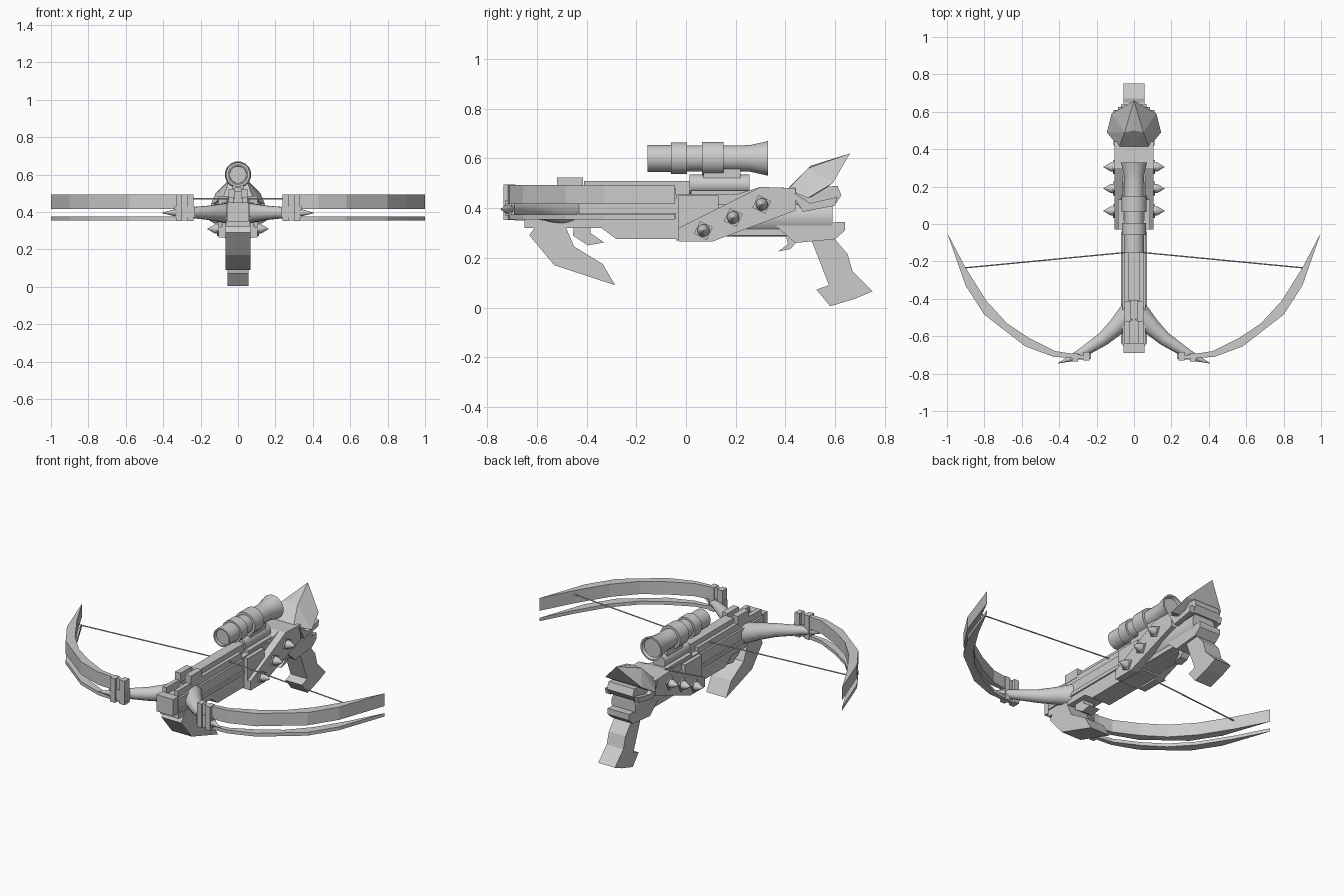
import bpy, bmesh, math
from mathutils import Vector

if "Cube" in bpy.data.objects:
    bpy.data.objects.remove(bpy.data.objects["Cube"])

grey = bpy.data.materials.new("plain grey")
grey.diffuse_color = (0.6, 0.6, 0.6, 1)
grey.use_nodes = True
grey.node_tree.nodes["Principled BSDF"].inputs["Base Color"].default_value = grey.diffuse_color


def finish(name, bm, smooth=False, mirror=False):
    bmesh.ops.recalc_face_normals(bm, faces=bm.faces)
    me = bpy.data.meshes.new(name)
    bm.to_mesh(me)
    bm.free()
    me.materials.append(grey)
    if smooth:
        me.shade_smooth()
        me.set_sharp_from_angle(angle=math.radians(40))
    ob = bpy.data.objects.new(name, me)
    bpy.context.collection.objects.link(ob)
    if mirror:
        ob.modifiers.new("mirror", 'MIRROR')
    return ob


def prism(name, pts, lo, hi, axis='x', mirror=False):
    """Extrude a (y, z) outline along x, or an (x, y) outline along z."""
    bm = bmesh.new()
    put = (lambda p, t: (t, p[0], p[1])) if axis == 'x' else (lambda p, t: (p[0], p[1], t))
    a = [bm.verts.new(put(p, lo)) for p in pts]
    b = [bm.verts.new(put(p, hi)) for p in pts]
    n = len(pts)
    bm.faces.new(a)
    bm.faces.new(b)
    for i in range(n):
        j = (i + 1) % n
        bm.faces.new((a[i], a[j], b[j], b[i]))
    return finish(name, bm, mirror=mirror)


def box(name, x0, x1, y0, y1, z0, z1, mirror=False):
    return prism(name, [(y0, z0), (y1, z0), (y1, z1), (y0, z1)], x0, x1, mirror=mirror)


def tube(name, path, sides=16, mirror=False):
    """Rings (x, y, z, radius) joined along the path, capped at both ends."""
    bm = bmesh.new()
    d = (Vector(path[-1][:3]) - Vector(path[0][:3])).normalized()
    u = d.cross(Vector((0, 0, 1))).normalized()
    v = d.cross(u)
    rings = []
    for x, y, z, r in path:
        ring = []
        for k in range(sides):
            t = 2 * math.pi * (k + 0.5) / sides
            ring.append(bm.verts.new(Vector((x, y, z)) + (u * math.cos(t) + v * math.sin(t)) * r))
        rings.append(ring)
    for a, b in zip(rings, rings[1:]):
        for k in range(sides):
            j = (k + 1) % sides
            bm.faces.new((a[k], a[j], b[j], b[k]))
    bm.faces.new(rings[0])
    bm.faces.new(rings[-1])
    return finish(name, bm, True, mirror)


def hull(name, pts):
    bm = bmesh.new()
    for x, y, z in pts:
        for s in ((1, -1) if x else (1,)):
            bm.verts.new((x * s, y, z))
    bmesh.ops.convex_hull(bm, input=bm.verts)
    return finish(name, bm)


# Fore stock with side ribs, nose and top rails
prism("fore_stock", [(-.65, .32), (-.34, .32), (-.28, .275), (-.04, .275),
                     (-.04, .44), (-.65, .44)], -.062, .062)
box("stock_rib", .06, .07, -.64, -.04, .358, .38, True)
box("nose", -.055, .055, -.69, -.64, .35, .45)
box("side_rail", .025, .05, -.64, -.04, .435, .48, True)
box("centre_rail", -.03, .03, -.41, .015, .435, .51)
box("front_sight", .015, .052, -.52, -.415, .47, .523, True)

# Swept fore grip and the hook behind it
prism("fore_grip", [(-.59, .35), (-.63, .29), (-.53, .17), (-.285, .09), (-.335, .175),
                    (-.45, .245), (-.495, .35)], -.066, .066)
prism("grip_hook", [(-.45, .34), (-.385, .338), (-.385, .30), (-.33, .262),
                    (-.395, .25), (-.455, .29)], -.035, .035)

# Receiver with its rounded belly
prism("receiver", [(-.04, .27), (.2, .29), (.59, .29), (.59, .42), (.45, .48),
                   (.30, .485), (.2, .455), (-.04, .455)], -.062, .062)
box("receiver_collar", -.085, .085, -.03, .13, .275, .45)
tube("receiver_belly", [(0, .08, .365, .08), (0, .59, .365, .08)])

# Slanted side plates with square studs and spikes
prism("side_plate", [(-.03, .265), (.105, .265), (.44, .39), (.44, .48),
                     (.30, .485), (-.03, .32)], .06, .105, mirror=True)
for y, z in ((.07, .31), (.19, .362), (.305, .415)):
    c, s = .04 * math.cos(.35), .04 * math.sin(.35)
    prism("stud_base", [(y + c, z + s), (y - s, z + c), (y - c, z - s), (y + s, z - c)],
          .10, .113, mirror=True)
    tube("stud_spike", [(.11, y, z, .025), (.125, y, z, .025), (.162, y, z, .002)], 12, True)

# Rear hood with a backward horn, and the jaw below
hull("horn_hood", [(0, .42, .49), (.08, .41, .475), (.145, .49, .44), (.12, .59, .50),
                   (.05, .49, .56), (0, .50, .57), (0, .66, .62), (0, .52, .45)])
prism("rear_jaw", [(.42, .45), (.46, .40), (.60, .415), (.625, .45), (.61, .49), (.50, .48)],
      -.085, .085)
prism("jaw_cheek", [(.42, .47), (.47, .385), (.60, .41), (.61, .445), (.50, .42)],
      .08, .11, mirror=True)

# Rear hand grip and trigger
prism("grip_mount", [(.36, .33), (.64, .345), (.64, .31), (.60, .275), (.44, .26)],
      -.07, .07)
prism("trigger", [(.40, .30), (.45, .27), (.42, .235), (.37, .225), (.41, .255)], -.025, .025)
prism("hand_grip", [(.505, .27), (.595, .28), (.65, .215), (.67, .145), (.75, .065),
                    (.68, .035), (.58, .005), (.525, .072), (.575, .09)], -.055, .055)

# Scope, its mount and the tube beneath
tube("scope", [(0, y, .60, r) for y, r in
               ((-.14, .045), (-.155, .047), (-.155, .055), (-.06, .055), (-.06, .065),
                (.005, .065), (.005, .053), (.065, .053), (.065, .068), (.15, .068),
                (.15, .053), (.22, .053), (.26, .055), (.33, .071), (.33, .062), (.315, .055))])
box("scope_mount", -.03, .03, .07, .22, .50, .58)
tube("scope_tube", [(0, .015, .495, .04), (0, .255, .495, .04)])
box("scope_foot", -.055, .055, .02, .30, .44, .47)

# Curved tapering arms that carry the bow limbs
tube("bow_arm", [(.03, -.48, .393, .062), (.10, -.555, .395, .048), (.165, -.615, .396, .038),
                 (.28, -.69, .397, .027), (.34, -.72, .396, .018), (.407, -.745, .395, .001)],
     12, True)

# Upper and lower bow limbs share one crescent outline
limb = [(1, -.045), (.90, -.33), (.80, -.485), (.58, -.655), (.43, -.71), (.25, -.722),
        (.25, -.705), (.42, -.68), (.56, -.61), (.68, -.53), (.79, -.41), (.90, -.235)]
prism("upper_limb", limb, .417, .493, 'z', True)
prism("lower_limb", limb, .355, .375, 'z', True)

# Clamps binding the limbs to the arms
for x, y, z0, z1 in ((.255, -.71, .352, .495), (.315, -.715, .352, .495)):
    prism("limb_clamp", [(x - .016, y - .02), (x + .016, y - .02),
                         (x + .016, y + .025), (x - .016, y + .025)], z0, z1, 'z', True)
prism("clamp_bridge", [(.23, -.722), (.34, -.728), (.34, -.70), (.23, -.69)],
      .37, .43, 'z', True)

# Bowstring
tube("bowstring", [(0, -.148, .47, .004), (.9, -.234, .47, .004)], 6, True)
